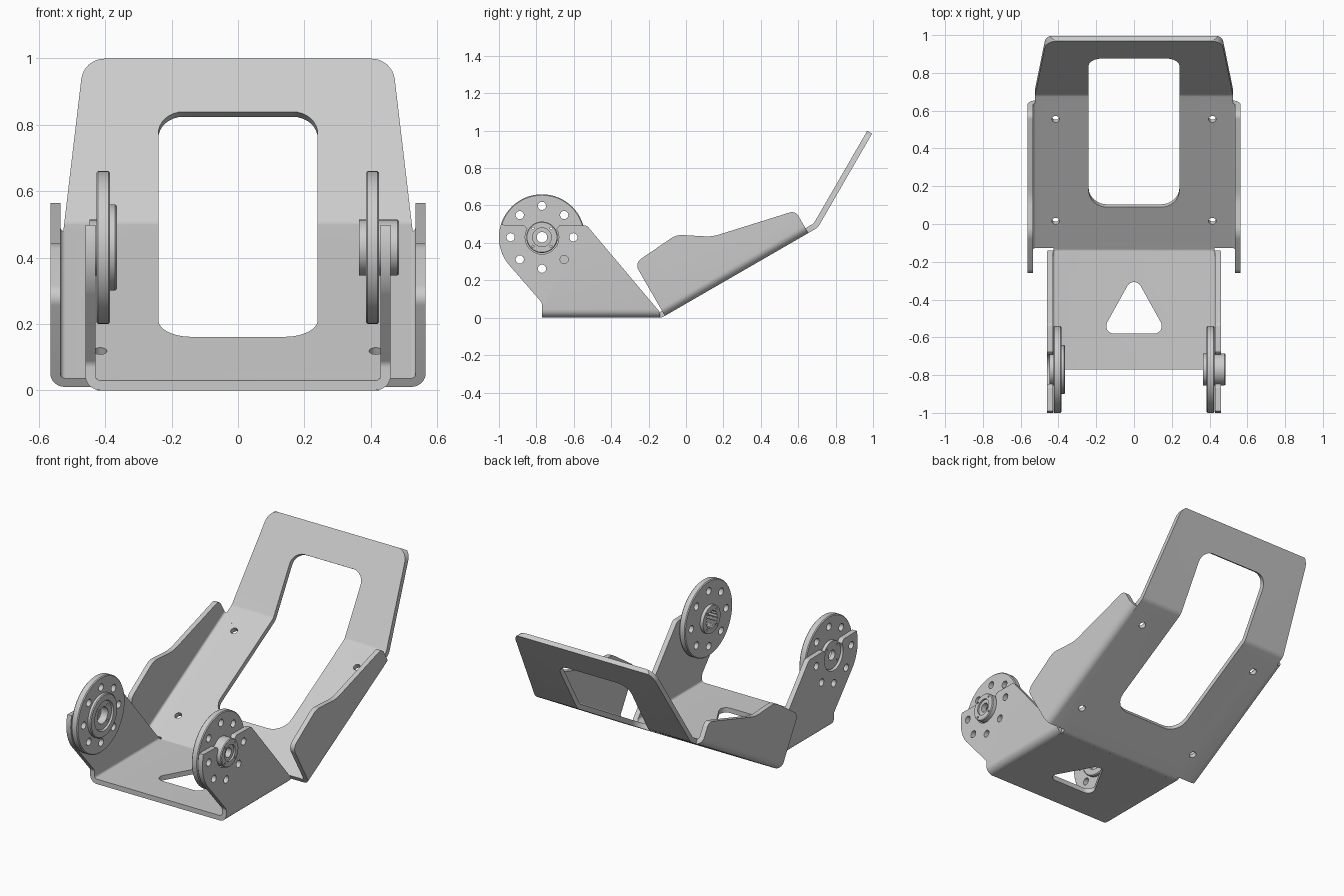
import bpy, bmesh
from math import sin, cos, tan, pi, radians
from mathutils import Vector, Matrix

if "Cube" in bpy.data.objects:
    bpy.data.objects.remove(bpy.data.objects["Cube"])

T = 0.03                 # sheet thickness
CY, CZ = -0.77, 0.43     # pivot axis
FLAT = Matrix.Identity(4)


def frame(y, z, deg):
    return Matrix.Translation((0, y, z)) @ Matrix.Rotation(radians(deg), 4, 'X')


TILT = frame(-0.13, 0, 30)
UPPER = frame(0.705, 0.482, 60)


def arc(cx, cy, r, a0, a1, n):
    return [(cx + r * cos(radians(a0 + (a1 - a0) * i / n)),
             cy + r * sin(radians(a0 + (a1 - a0) * i / n))) for i in range(n + 1)]


def circle(cx, cy, r, n=24):
    return arc(cx, cy, r, 0, 360, n)[:-1]


def rounded(pts, n=8):
    """Polygon with an optional fillet radius as third value of a point."""
    out = []
    for i, p in enumerate(pts):
        c = Vector(p[:2])
        if len(p) == 2:
            out.append(tuple(c))
            continue
        a = (Vector(pts[i - 1][:2]) - c).normalized()
        b = (Vector(pts[(i + 1) % len(pts)][:2]) - c).normalized()
        half = a.angle(b) / 2
        centre = c + (a + b).normalized() * (p[2] / sin(half))
        v0 = c + a * (p[2] / tan(half)) - centre
        v1 = c + b * (p[2] / tan(half)) - centre
        sweep = v0.angle(v1)
        for k in range(n + 1):
            t = k / n
            v = (v0 * sin((1 - t) * sweep) + v1 * sin(t * sweep)) / sin(sweep)
            out.append(tuple(centre + v))
    return out


def make(name, bm):
    bmesh.ops.recalc_face_normals(bm, faces=bm.faces)
    me = bpy.data.meshes.new(name)
    bm.to_mesh(me)
    bm.free()
    ob = bpy.data.objects.new(name, me)
    bpy.context.collection.objects.link(ob)
    return ob


def prism(name, pts, axis, lo, hi, m=FLAT):
    """Extrude a 2D outline along a local axis of frame m."""
    place = {'x': lambda a, b, c: (c, a, b), 'y': lambda a, b, c: (a, c, b),
             'z': lambda a, b, c: (a, b, c)}[axis]
    bm = bmesh.new()
    rings = [[bm.verts.new(m @ Vector(place(a, b, c))) for a, b in pts] for c in (lo, hi)]
    bm.faces.new(rings[0])
    bm.faces.new(rings[1])
    n = len(pts)
    for i in range(n):
        j = (i + 1) % n
        bm.faces.new((rings[0][i], rings[0][j], rings[1][j], rings[1][i]))
    return make(name, bm)


def combine(ob, tool, op):
    mod = ob.modifiers.new(op, 'BOOLEAN')
    mod.operation, mod.solver, mod.object = op, 'EXACT', tool
    bpy.context.view_layer.objects.active = ob
    bpy.ops.object.modifier_apply(modifier=mod.name)
    bpy.data.objects.remove(tool)


def channel(name, w, h, side, lo, hi, m):
    """Folded U channel trimmed to a side outline."""
    sec = rounded([(-w, h), (-w, 0, .045), (w, 0, .045), (w, h),
                   (w - T, h), (w - T, T, .015), (T - w, T, .015), (T - w, h)])
    ob = prism(name, sec, 'y', lo, hi, m)
    combine(ob, prism('trim', side, 'x', -1, 1, m), 'INTERSECT')
    return ob


def lathe(name, prof, side, segs=64):
    """Revolve (radius, x) around the pivot axis; bore radius .055 is splined."""
    bm = bmesh.new()
    rings = []
    for r, x in prof:
        ring = []
        for k in range(segs):
            rr = r - .006 if r == .055 and x < .45 and k % 4 < 2 else r
            a = 2 * pi * k / segs
            ring.append(bm.verts.new((side * x, CY + rr * cos(a), CZ + rr * sin(a))))
        rings.append(ring)
    for i in range(len(rings)):
        a, b = rings[i - 1], rings[i]
        for k in range(segs):
            j = (k + 1) % segs
            bm.faces.new((a[k], a[j], b[j], b[k]))
    return make(name, bm)


# Base channel with ears notched around the hubs
ear = rounded([(-.14, 0), (-.77, 0), (-.77, .08, .03)] + arc(CY, CZ, .23, 218, 163, 16)
              + [(-.865, .495, .012)] + arc(CY, CZ, .09, 150, 390, 24)
              + [(-.675, .495, .012), (-.53, .493, .03), (-.14, .03)])
bracket = channel('folded_bracket', .46, .6, ear, -1.1, 0, FLAT)

# Tilted tray with side wings
wing = rounded([(.02, -.001), (.02, .325, .045), (.29, .345, .1), (.45, .24, .22),
                (.905, .138, .04), (.905, -.001)])
combine(bracket, channel('tray', .565, .5, wing, 0, 1, TILT), 'UNION')

# Bend joining base and tray
neck = rounded([(-.17, 0), (-.13, 0, .05), (-.0607, .04), (-.0757, .066),
                (-.138, .03, .02), (-.17, .03)])
combine(bracket, prism('neck', neck, 'x', -.425, .425), 'UNION')

# Steep upper panel with tapered sides
strip = rounded([(.606, .425), (.705, .482, .06), (.995, .984), (.969, .999),
                 (.683, .504, .04), (.591, .451)])
panel = prism('panel', strip, 'x', -.525, .525)
front = rounded([(-.525, .3), (.525, .3), (.525, .49), (.465, .999, .07),
                 (-.465, .999, .07), (-.525, .49)])
combine(panel, prism('trim', front, 'y', 0, 2), 'INTERSECT')
combine(bracket, panel, 'UNION')

# Window across the upper bend, triangle in the base, screw holes
low = rounded([(-.24, .27, .1), (.24, .27, .1), (.24, .975), (-.24, .975)])
high = rounded([(-.24, -.03), (.24, -.03), (.24, .395, .075), (-.24, .395, .075)])
tri = rounded([(0, -.265, .04), (.175, -.58, .04), (-.175, -.58, .04)])
combine(bracket, prism('cut', low, 'z', -.05, .08, TILT), 'DIFFERENCE')
combine(bracket, prism('cut', high, 'z', -.05, .08, UPPER), 'DIFFERENCE')
combine(bracket, prism('cut', tri, 'z', -.05, .08), 'DIFFERENCE')
for x in (-.415, .415):
    for s in (.185, .808):
        combine(bracket, prism('cut', circle(x, s, .02), 'z', -.05, .08, TILT), 'DIFFERENCE')

# Pivot discs
horn = lathe('splined_horn', [
    (.028, .44), (.028, .475), (.05, .475), (.05, .485), (.08, .485), (.084, .48),
    (.084, .425), (.225, .425), (.23, .42), (.23, .39), (.225, .385), (.084, .385),
    (.084, .365), (.055, .365), (.055, .44)], 1)
idler = lathe('idler_horn', [
    (.03, .42), (.03, .447), (.084, .447), (.084, .427), (.225, .427), (.23, .422),
    (.23, .39), (.225, .385), (.13, .385), (.13, .37), (.125, .365), (.09, .365),
    (.085, .375), (.05, .375), (.05, .42)], -1)

# Ring of bolt holes through discs and ears, tiny holes in the hubs
for k in range(8):
    a = k * pi / 4
    hole = circle(CY + .168 * cos(a), CZ + .168 * sin(a), .022)
    for ob in (bracket, horn, idler):
        combine(ob, prism('cut', hole, 'x', -.7, .7), 'DIFFERENCE')
for k in range(4):
    a = k * pi / 2 + pi / 4
    for ob in (horn, idler):
        dot = circle(CY + .068 * cos(a), CZ + .068 * sin(a), .006, 8)
        combine(ob, prism('cut', dot, 'x', -.7, .7), 'DIFFERENCE')

# Smooth curved faces, keep sheet edges sharp
for ob in (bracket, horn, idler):
    ob.select_set(True)
bpy.context.view_layer.objects.active = bracket
bpy.ops.object.shade_smooth_by_angle(angle=radians(28))
